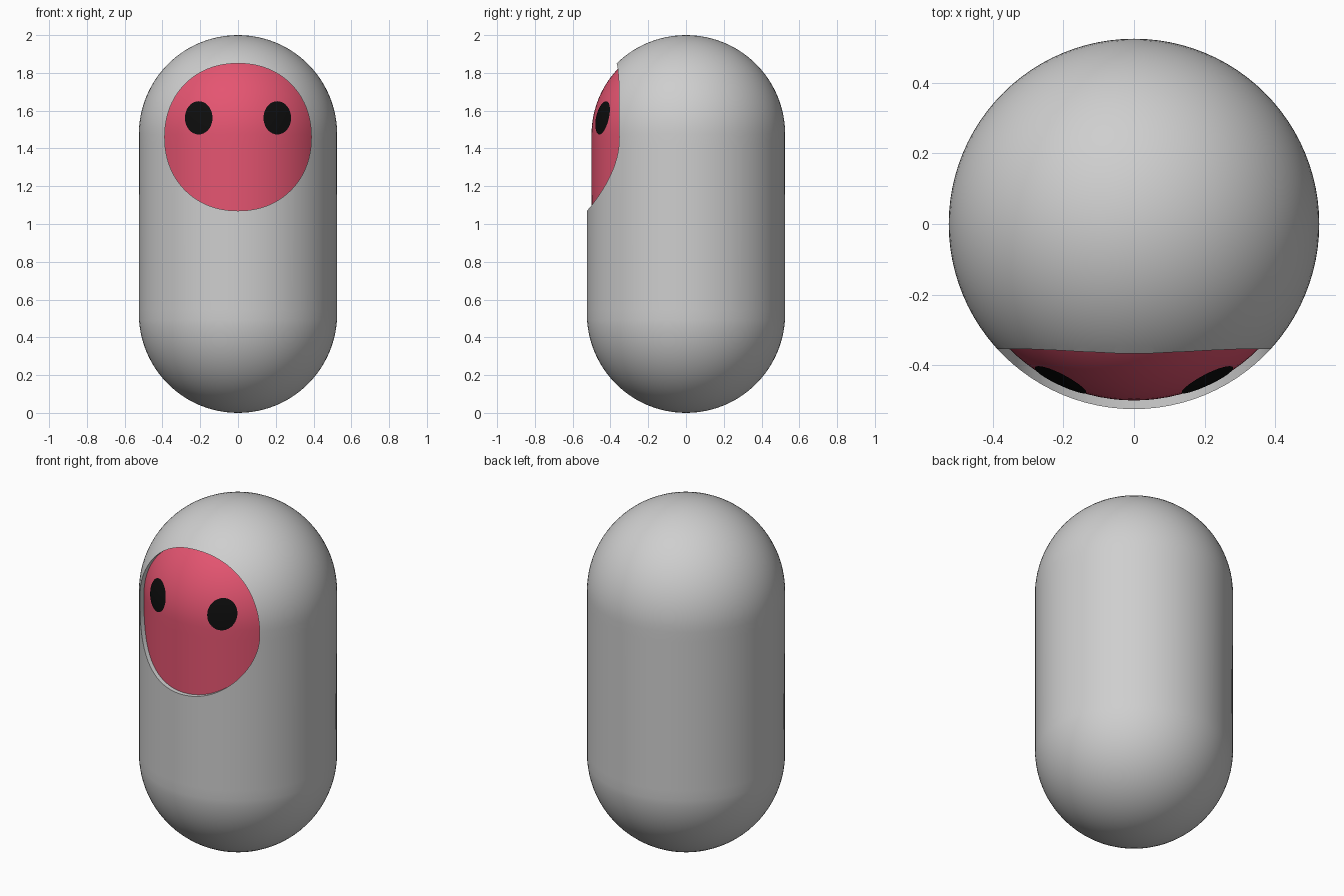
import bpy, bmesh, math

cube = bpy.data.objects.get("Cube")
if cube:
    bpy.data.objects.remove(cube)

OUTER, INNER = 0.525, 0.5
LOW, HIGH = 0.525, 1.475      # centres of the two domes
SEGMENTS = 96


def material(name, rgb):
    mat = bpy.data.materials.new(name)
    mat.use_nodes = True
    mat.diffuse_color = (*rgb, 1)
    mat.node_tree.nodes["Principled BSDF"].inputs["Base Color"].default_value = (*rgb, 1)
    return mat


GREY = material("light grey", (0.62, 0.62, 0.62))
PINK = material("rose pink", (0.78, 0.09, 0.165))
BLACK = material("black", (0.004, 0.004, 0.004))


def finish(name, bm, mat):
    bmesh.ops.recalc_face_normals(bm, faces=bm.faces)
    mesh = bpy.data.meshes.new(name)
    bm.to_mesh(mesh)
    bm.free()
    mesh.materials.append(mat)
    obj = bpy.data.objects.new(name, mesh)
    bpy.context.collection.objects.link(obj)
    return obj


def smooth(obj):
    bpy.ops.object.select_all(action='DESELECT')
    obj.select_set(True)
    bpy.context.view_layer.objects.active = obj
    bpy.ops.object.shade_smooth_by_angle(angle=math.radians(35))


def capsule(name, radius, mat):
    """Sphere split at its equator, with straight wall rings between the domes."""
    bm = bmesh.new()
    bmesh.ops.create_uvsphere(bm, u_segments=SEGMENTS, v_segments=48, radius=radius)
    for v in bm.verts:
        v.co.z += HIGH if v.co.z > -0.001 else LOW
    walls = [e for e in bm.edges if abs(e.verts[0].co.z - e.verts[1].co.z) > 0.5]
    bmesh.ops.subdivide_edges(bm, edges=walls, cuts=16, use_grid_fill=True)
    return finish(name, bm, mat)


def oval(angle, rx, rz, power=2.0):
    c, s = math.cos(angle), math.sin(angle)
    e = 2 / power
    return (rx * math.copysign(abs(c) ** e, c), rz * math.copysign(abs(s) ** e, s))


# Outer shell with a rounded face opening cut straight through its front
shell = capsule("outer_shell", OUTER, GREY)
bm = bmesh.new()
ring = []
for i in range(SEGMENTS):
    x, z = oval(math.tau * i / SEGMENTS, 0.388, 0.39, 2.12)
    ring.append(bm.verts.new((x, -0.8, 1.46 + z)))
front = bm.faces.new(ring)
extruded = bmesh.ops.extrude_face_region(bm, geom=[front])["geom"]
bmesh.ops.translate(bm, vec=(0, 0.6, 0),
                    verts=[g for g in extruded if isinstance(g, bmesh.types.BMVert)])
cutter = finish("opening_cutter", bm, GREY)
cutter.hide_render = True

cut = shell.modifiers.new("face_opening", 'BOOLEAN')
cut.operation = 'DIFFERENCE'
cut.solver = 'EXACT'
cut.object = cutter
bpy.context.view_layer.objects.active = shell
bpy.ops.object.modifier_apply(modifier=cut.name)
bpy.data.objects.remove(cutter)
smooth(shell)

# Inner body seen through the opening
smooth(capsule("inner_body", INNER, PINK))


# Eyes: thin oval patches that follow the inner body
def eye(name, side):
    bm = bmesh.new()
    rings = 8

    def place(t, angle):
        dx, dz = oval(angle, 0.073 * t, 0.088 * t)
        x, z = side * 0.208 + dx, 1.562 + dz
        dome = max(z - HIGH, 0)
        radius = INNER + 0.003
        return bm.verts.new((x, -math.sqrt(radius ** 2 - x * x - dome * dome), z))

    n = 48
    loops = [[place(r / rings, math.tau * i / n) for i in range(n)]
             for r in range(1, rings + 1)]
    centre = place(0, 0)
    for i in range(n):
        j = (i + 1) % n
        bm.faces.new((centre, loops[0][i], loops[0][j]))
        for a, b in zip(loops, loops[1:]):
            bm.faces.new((a[i], b[i], b[j], a[j]))
    obj = finish(name, bm, BLACK)
    if obj.data.polygons[0].normal.y > 0:
        obj.data.flip_normals()
    smooth(obj)


eye("left_eye", 1)
eye("right_eye", -1)
